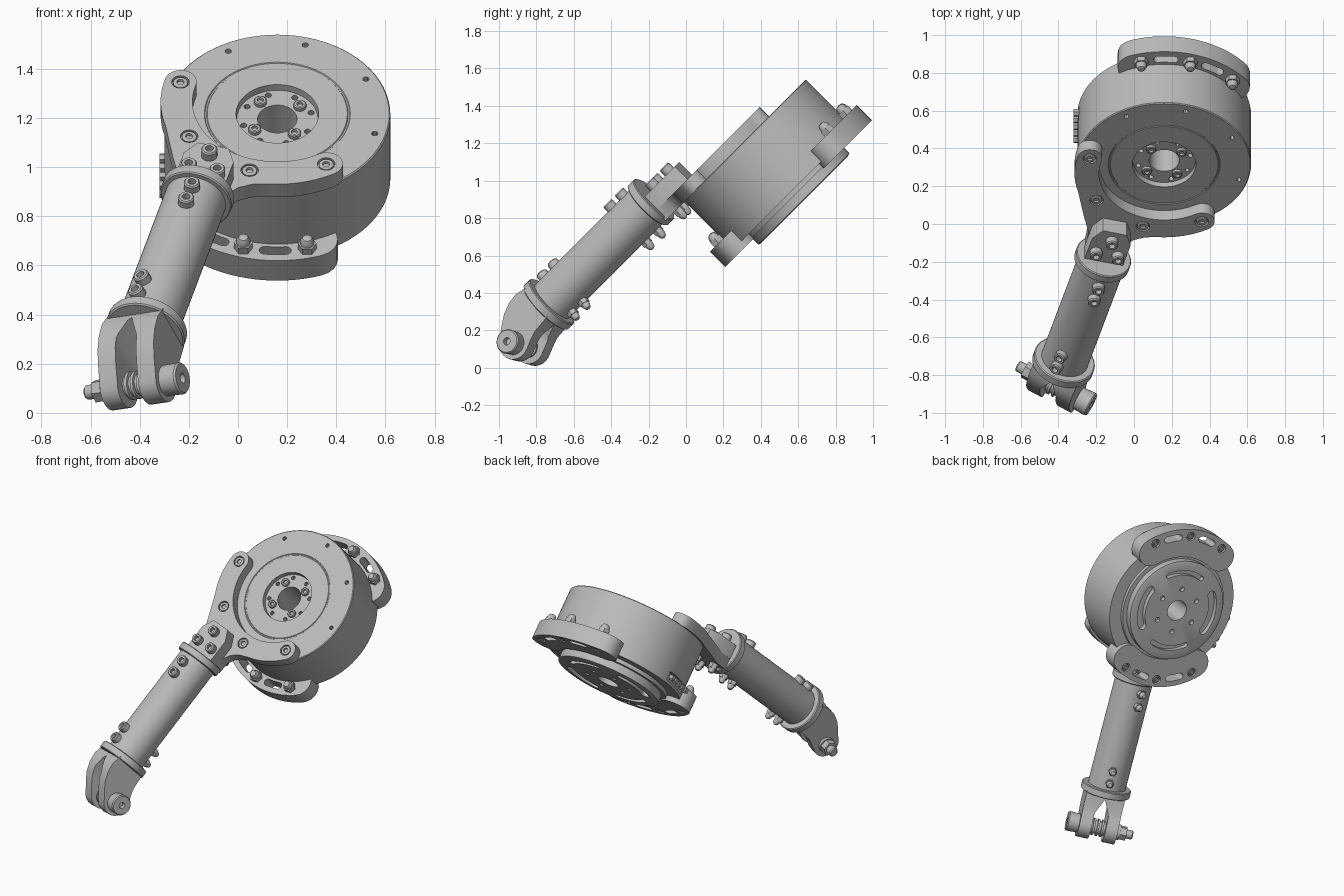
import bpy, bmesh
from math import sin, cos, pi, radians
from mathutils import Matrix, Vector

if "Cube" in bpy.data.objects:
    bpy.data.objects.remove(bpy.data.objects["Cube"])

metal = bpy.data.materials.new("grey metal")
metal.use_nodes = True
GREY = (0.5, 0.5, 0.5, 1)
metal.diffuse_color = GREY
metal.node_tree.nodes["Principled BSDF"].inputs["Base Color"].default_value = GREY

# Frames: motor (z = face normal), arm (y runs back to the motor), fork (arm rolled)
T = Matrix.Translation
MOTOR = T((0.16, 0.315, 1.217)) @ Matrix.Rotation(radians(45), 4, 'X')
ARM = MOTOR @ T((-0.168, 0, 0.12)) @ Matrix.Rotation(radians(-15), 4, 'Z')
FORK = ARM @ Matrix.Rotation(radians(-25), 4, 'Y')
ALONG = Matrix.Rotation(radians(90), 4, 'X')
ACROSS = Matrix.Rotation(radians(90), 4, 'Y')
FLIP = Matrix.Rotation(pi, 4, 'X')


def finish(bm, name, mat):
    bmesh.ops.remove_doubles(bm, verts=bm.verts, dist=1e-5)
    bmesh.ops.recalc_face_normals(bm, faces=bm.faces)
    me = bpy.data.meshes.new(name)
    bm.to_mesh(me)
    bm.free()
    me.materials.append(metal)
    ob = bpy.data.objects.new(name, me)
    ob.matrix_world = mat
    bpy.context.collection.objects.link(ob)
    return ob


def lathe(name, prof, mat, n=32):
    """Revolve (radius, height) points about z; closes into a ring if the radius never hits 0."""
    bm = bmesh.new()
    rows = [[bm.verts.new((r * cos(2 * pi * k / n), r * sin(2 * pi * k / n), z))
             for k in range(n)] for r, z in prof]
    pairs = list(zip(rows, rows[1:]))
    if prof[0][0] > 0:
        pairs.append((rows[-1], rows[0]))
    for a, b in pairs:
        for k in range(n):
            j = (k + 1) % n
            bm.faces.new((a[k], a[j], b[j], b[k]))
    bmesh.ops.dissolve_degenerate(bm, dist=1e-6, edges=bm.edges)
    return finish(bm, name, mat)


def rod(name, r, z0, z1, mat, n=24):
    return lathe(name, [(0, z0), (r, z0), (r, z1), (0, z1)], mat, n)


def prism(name, outline, z0, z1, mat):
    bm = bmesh.new()
    base = bm.faces.new([bm.verts.new((x, y, z0)) for x, y in outline])
    top = bmesh.ops.extrude_face_region(bm, geom=[base])["geom"]
    bmesh.ops.translate(bm, verts=[v for v in top if isinstance(v, bmesh.types.BMVert)],
                        vec=(0, 0, z1 - z0))
    return finish(bm, name, mat)


def polar(r, deg):
    return Vector((r * cos(radians(deg)), r * sin(radians(deg))))


def arc_band(r0, r1, mid, half, n=24):
    """Curved band with round ends."""
    rm, hw = (r0 + r1) / 2, (r1 - r0) / 2
    pts = [polar(r1, mid - half + 2 * half * k / n) for k in range(n + 1)]
    pts += [polar(rm, mid + half) + polar(hw, mid + half + 180 * k / 10) for k in range(1, 10)]
    pts += [polar(r0, mid + half - 2 * half * k / n) for k in range(n + 1)]
    pts += [polar(rm, mid - half) + polar(hw, mid - half + 180 + 180 * k / 10) for k in range(1, 10)]
    return pts


def combine(ob, others, op='DIFFERENCE'):
    bpy.context.view_layer.update()
    bpy.context.view_layer.objects.active = ob
    for other in others:
        mod = ob.modifiers.new("shape", 'BOOLEAN')
        mod.operation, mod.solver, mod.object = op, 'EXACT', other
        bpy.ops.object.modifier_apply(modifier=mod.name)
        bpy.data.objects.remove(other)
    return ob


def screw(name, mat, r=0.033, h=0.042):
    """Socket head screw standing on z = 0."""
    lathe(name, [(0, -0.02), (r, -0.02), (r, h * .85), (r * .85, h), (r * .5, h),
                 (r * .45, h * .4), (0, h * .4)], mat, 16)


def nut(name, mat, r=0.038):
    """Hex nut with a domed cap."""
    rod(name, r, -0.01, 0.032, mat, 6)
    lathe(name + "_cap", [(0, 0.02), (r * .75, 0.02), (r * .75, 0.045), (r * .5, 0.062),
                          (0, 0.068)], mat, 16)


def spot(frame, x, y, z):
    return frame @ T((x, y, z))


def ring_spot(r, deg, z):
    p = polar(r, deg)
    return spot(MOTOR, p.x, p.y, z)


# Motor body with rear hub and open centre
motor = lathe("motor_body", [
    (0.08, -0.03), (0.165, -0.03), (0.168, 0), (0.285, 0), (0.288, -0.004), (0.294, -0.004),
    (0.297, 0), (0.455, 0), (0.46, -0.005), (0.46, -0.37), (0.375, -0.37), (0.375, -0.395),
    (0.345, -0.395), (0.345, -0.445), (0.33, -0.45), (0.07, -0.45)], MOTOR, 72)
cuts = [rod("cut", 0.013, -0.03, 0.02, ring_spot(0.412, 29 + 45 * k, 0), 12) for k in (-1, 0, 1, 2)]
cuts += [rod("cut", 0.013, -0.03, 0.02, ring_spot(0.142, 15 + 45 * k, -0.03), 12) for k in range(8)]
cuts += [rod("cut", 0.017, -0.02, 0.03, ring_spot(0.15, 14 + 60 * k, -0.45), 12) for k in range(6)]
for k in range(4):
    w = 0.016 if k % 2 == 0 else 0.028
    cuts.append(prism("cut", arc_band(0.265 - w, 0.265 + w, 74 + 90 * k, 28), -0.5, -0.415, MOTOR))
side = [(-0.5, -0.16), (-0.43, -0.16), (-0.43, 0.09), (-0.5, 0.09)]
cuts.append(prism("cut", side, -0.352, -0.292, MOTOR))
combine(motor, cuts)
for k in range(5):
    rod("connector_pin", 0.02, 0, 0.028, spot(MOTOR, -0.452, -0.135 + 0.05 * k, -0.322)
        @ Matrix.Rotation(radians(-90), 4, 'Y'), 6)
for k in range(4):
    screw("hub_screw", ring_spot(0.115, 37 + 90 * k, -0.032), 0.026, 0.02)

# Two rear mounting wings with slots, nuts and recessed rear screws
for name, mid in (("upper", 74), ("lower", 254)):
    wing = prism(name + "_wing", arc_band(0.36, 0.555, mid, 35), -0.405, -0.29, MOTOR)
    slots = [prism("cut", arc_band(0.476, 0.52, mid + d, 5, 8), -0.45, -0.25, MOTOR)
             for d in (-15, 15)]
    holes = [rod("cut", 0.03, -0.02, 0.03, ring_spot(0.505, mid + d, -0.405), 16)
             for d in (-30, 0, 30)]
    combine(wing, slots + holes)
    for d in (-30, 0, 30):
        nut(name + "_wing_nut", ring_spot(0.502, mid + d, -0.29))
        screw(name + "_wing_screw", ring_spot(0.505, mid + d, -0.387) @ FLIP, 0.022, 0.016)

# Front bracket hugging the motor, with a neck to the arm
BOLT_ANGLES = (164, 209, 254, 299)
bracket = prism("bracket", arc_band(0.345, 0.475, 231.5, 68, 40), -0.005, 0.07, MOTOR)
neck = prism("neck", [polar(0.474, 195), (-0.425, -0.32), (-0.4, -0.44), (-0.42, -0.56),
                      (-0.226, -0.606), (-0.2, -0.53), (-0.16, -0.495), (-0.1, -0.475),
                      polar(0.474, 268), polar(0.4, 260), polar(0.4, 232), polar(0.4, 205)],
             -0.005, 0.07, MOTOR)
combine(bracket, [neck], 'UNION')
combine(bracket, [rod("cut", 0.036, -0.018, 0.03, ring_spot(0.41, a, 0.07), 20)
                  for a in BOLT_ANGLES])
for a in BOLT_ANGLES:
    screw("bracket_screw", ring_spot(0.41, a, 0.052), 0.03, 0.018)

# Tongue clamping the arm to the bracket
tongue = prism("tongue", [(-0.105, -0.62), (-0.105, -0.43), (-0.065, -0.36), (0.065, -0.36),
                          (0.105, -0.43), (0.105, -0.62)], -0.05, 0.045, ARM)
for x, s in ((0, 0.42), (-0.06, 0.52), (0.06, 0.52)):
    screw("tongue_screw", spot(ARM, x, -s, 0.045))
    nut("tongue_nut", spot(ARM, x, -s, -0.125) @ FLIP, 0.03)

# Arm tube with collars
lathe("arm_tube", [(0, 0.585), (0.145, 0.585), (0.15, 0.59), (0.15, 0.63), (0.145, 0.635),
                   (0.127, 0.635), (0.127, 1.385), (0.16, 1.385), (0.166, 1.39), (0.166, 1.43),
                   (0.16, 1.435), (0, 1.435)], ARM @ ALONG, 48)
for frame, spots in ((ARM, (0.695, 0.785)), (FORK, (1.25, 1.335))):
    for s in spots:
        screw("tube_screw", spot(frame, 0, -s, 0.12))
        nut("tube_nut", spot(frame, 0, -s, -0.118) @ FLIP, 0.03)

# Fork: side profile cut by a pointed gap
SIDE = Matrix(((0, 0, -1), (-1, 0, 0), (0, 1, 0))).to_4x4()
PIN_S, PIN_Q, TIP = 1.66, -0.075, 0.088
tip = [(PIN_S + TIP * cos(radians(a)), PIN_Q + TIP * sin(radians(a))) for a in range(40, -111, -15)]
fork = prism("fork", [(1.42, 0.105), (1.48, 0.12), (1.54, 0.112), (1.6, 0.087), (1.65, 0.05),
                      (1.695, 0.01)] + tip + [(1.58, -0.135), (1.53, -0.115), (1.42, -0.105)],
             -0.13, 0.13, FORK @ SIDE)
gap = prism("cut", [(-0.048, -1.8), (-0.048, -1.56), (0, -1.455), (0.048, -1.56), (0.048, -1.8)],
            -0.3, 0.3, FORK)
combine(fork, [gap])

# Pin through the fork with ribbed spacer, head and nut
PIN = spot(FORK, 0, -PIN_S, PIN_Q) @ ACROSS
ribs = [(0.058 if k % 2 else 0.046, -0.05 + 0.1 * (k + d) / 7) for k in range(7) for d in (0.05, 0.95)]
lathe("pin_spacer", [(0, -0.05)] + ribs + [(0, 0.05)], PIN, 24)
lathe("pin_head", [(0, 0.1), (0.062, 0.1), (0.066, 0.2), (0.06, 0.208), (0.02, 0.208),
                   (0.018, 0.18), (0, 0.18)], PIN, 32)
rod("pin_washer", 0.052, -0.15, -0.12, PIN)
rod("pin_nut", 0.048, -0.195, -0.15, PIN, 6)
lathe("pin_end", [(0, -0.24), (0.024, -0.24), (0.03, -0.233), (0.03, -0.1), (0, -0.1)], PIN, 20)

# Smooth round surfaces, keep hard edges
bpy.ops.object.select_all(action='DESELECT')
for ob in bpy.context.collection.objects:
    if ob.type == 'MESH' and ob.data.materials and ob.data.materials[0] == metal:
        ob.select_set(True)
        bpy.context.view_layer.objects.active = ob
bpy.ops.object.shade_smooth_by_angle(angle=radians(30))
